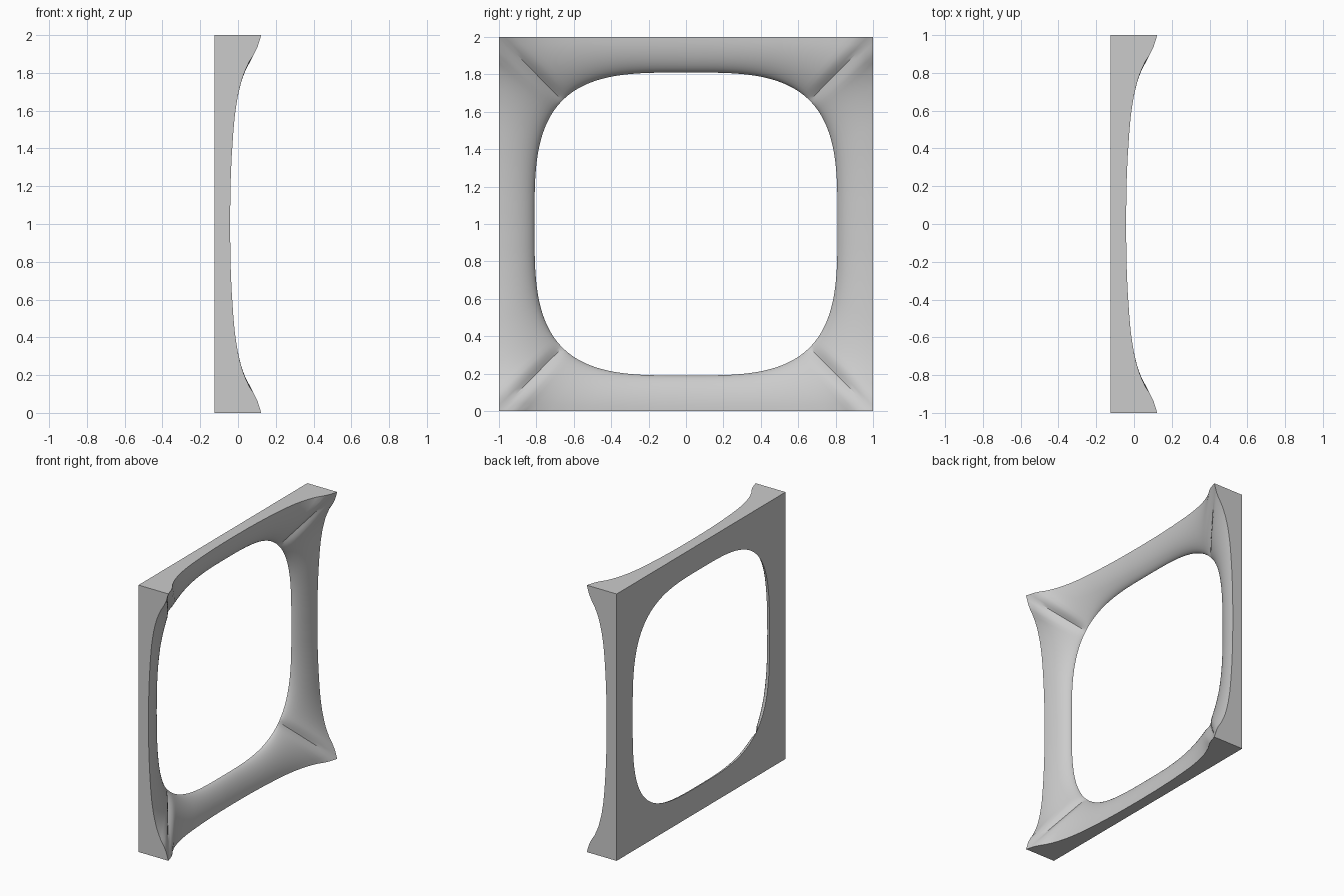
import bpy
import bmesh
import math

cube = bpy.data.objects.get("Cube")
if cube:
    bpy.data.objects.remove(cube)

BACK = -0.125      # plane of the flat back
HOLE = 0.81        # half width of the rounded opening
POWER = 3.4        # squareness of the opening
PER_SIDE = 40      # steps along each side
RINGS = 12         # steps from outer edge to opening

# Depth of the outer edge, from the middle of a side to its corner
EDGE = [(0, -0.042), (0.2, -0.04), (0.35, -0.034), (0.5, -0.024), (0.6, -0.014),
        (0.7, 0.003), (0.78, 0.025), (0.85, 0.053), (0.92, 0.098), (1, 0.123)]


def edge_depth(t):
    t = abs(t)
    for (a, p), (b, q) in zip(EDGE, EDGE[1:]):
        if t <= b:
            return p + (q - p) * (t - a) / (b - a)
    return EDGE[-1][1]


def square_points():
    """Walk round the square; yields y, z and the position t along the side."""
    for side in range(4):
        c, s = round(math.cos(side * math.pi / 2)), round(math.sin(side * math.pi / 2))
        for i in range(PER_SIDE):
            t = math.sin((i / PER_SIDE - 0.5) * math.pi) * 0.4 + (2 * i / PER_SIDE - 1) * 0.6
            yield c - s * t, s + c * t, t


def section(y, z, t):
    """Points from the back corner, over the saddle, to the opening."""
    reach = HOLE / (abs(y) ** POWER + abs(z) ** POWER) ** (1 / POWER)
    corner = abs(t) ** 4
    height = edge_depth(t) - BACK
    points = [(BACK, y, z)]
    for k in range(RINGS + 1):
        u = math.sin(k / RINGS * math.pi / 2)
        scale = 1 + (reach - 1) * u
        rounded = max(0, 1 - u * u) ** 0.6
        fall = (1 - corner) * rounded + corner * (1 - u)
        points.append((BACK + height * fall, y * scale, z * scale))
    return points


# Square frame with a saddle-shaped face and a flat back
bm = bmesh.new()
loops = [[bm.verts.new((x, y, z + 1)) for x, y, z in section(*p)]
         for p in square_points()]
for a, b in zip(loops, loops[1:] + loops[:1]):
    for k in range(len(a)):
        n = (k + 1) % len(a)
        bm.faces.new((a[k], b[k], b[n], a[n]))
bmesh.ops.recalc_face_normals(bm, faces=bm.faces)

mesh = bpy.data.meshes.new("saddle_frame")
bm.to_mesh(mesh)
bm.free()
frame = bpy.data.objects.new("saddle_frame", mesh)
bpy.context.collection.objects.link(frame)

# Plain grey finish
grey = bpy.data.materials.new("plain grey")
grey.use_nodes = True
color = (0.6, 0.6, 0.6, 1)
grey.diffuse_color = color
grey.node_tree.nodes["Principled BSDF"].inputs["Base Color"].default_value = color
mesh.materials.append(grey)

bpy.ops.object.select_all(action="DESELECT")
frame.select_set(True)
bpy.context.view_layer.objects.active = frame
bpy.ops.object.shade_smooth_by_angle(angle=math.radians(35))
